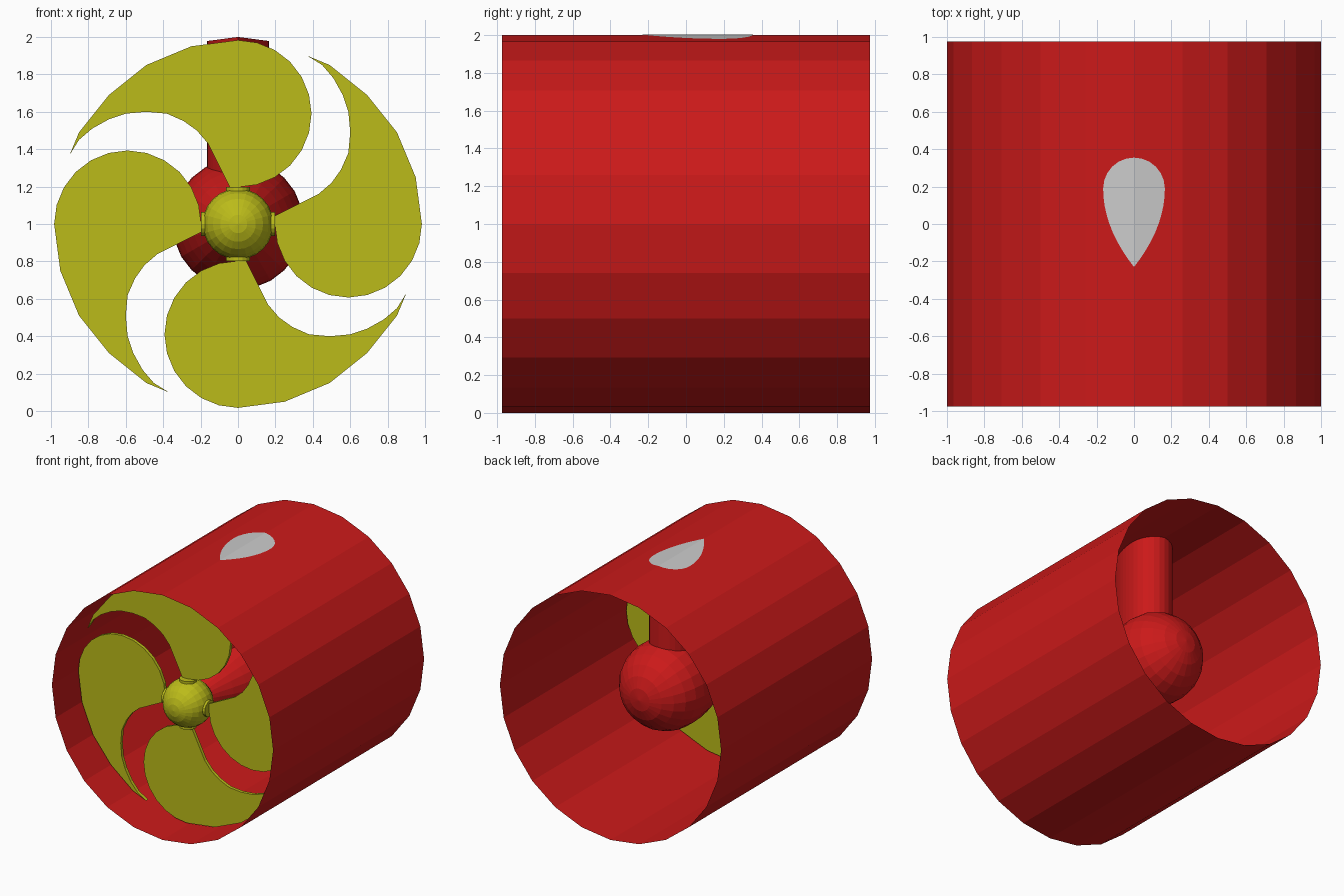
import bpy, bmesh, math
from mathutils import Matrix

if "Cube" in bpy.data.objects:
    bpy.data.objects.remove(bpy.data.objects["Cube"])


def material(name, color):
    m = bpy.data.materials.new(name)
    m.diffuse_color = color
    m.use_nodes = True
    m.node_tree.nodes["Principled BSDF"].inputs["Base Color"].default_value = m.diffuse_color
    return m


RED = material("red", (0.6, 0.01, 0.01, 1))
YELLOW = material("yellow", (0.5, 0.5, 0.01, 1))
FAN_Y = -0.645
CENTRE = Matrix.Translation((0, 0, 1))
TO_Y = Matrix.Rotation(math.pi / 2, 4, 'X')      # local z axis onto the y axis


def finish(name, bm, mat=None, closed=True):
    if closed:
        bmesh.ops.recalc_face_normals(bm, faces=bm.faces)
    me = bpy.data.meshes.new(name)
    bm.to_mesh(me)
    bm.free()
    if mat:
        me.materials.append(mat)
    ob = bpy.data.objects.new(name, me)
    bpy.context.collection.objects.link(ob)
    return ob


def teardrop(width, centre, length, n_round=6, n_tail=9):
    """Half outline (half width, y) from the round back to the pointed front."""
    pts = []
    for i in range(n_round):
        a = math.pi / 2 * i / n_round
        pts.append((width * math.sin(a), centre + width * math.cos(a)))
    for i in range(n_tail + 1):
        t = i / n_tail
        pts.append((width * (1 - t * t), centre - length * t))
    return pts


# Duct: thin open tube along y
bm = bmesh.new()
bmesh.ops.create_cone(bm, cap_ends=False, segments=24, radius1=1, radius2=1,
                      depth=1.95, matrix=CENTRE @ TO_Y)
for v in bm.verts:                                # put a corner exactly at the top
    v.co.y = round(v.co.y, 4)
finish("duct", bm, RED)

# Motor pod: teardrop turned around the y axis
bm = bmesh.new()
vs = [bm.verts.new((w, y, 1)) for w, y in teardrop(0.35, 0.26, 0.89)]
edges = [bm.edges.new(p) for p in zip(vs, vs[1:])]
bmesh.ops.spin(bm, geom=vs + edges, cent=(0, 0, 1), axis=(0, 1, 0),
               angle=2 * math.pi, steps=24, use_duplicate=False)
bmesh.ops.remove_doubles(bm, verts=bm.verts, dist=0.0005)
finish("motor_pod", bm, RED)

# Strut: teardrop column whose top follows the roof of the duct
half = teardrop(0.165, 0.19, 0.42)
outline = half + [(-w, y) for w, y in half[-2:0:-1]]


def roof(x, lift=0.0):
    return 2 - abs(x) * math.tan(math.radians(7.5)) + lift


bm = bmesh.new()
low = [bm.verts.new((x, y, 1.2)) for x, y in outline]
top = [bm.verts.new((x, y, roof(x))) for x, y in outline]
n = len(outline)
for i in range(n):
    j = (i + 1) % n
    bm.faces.new((low[i], low[j], top[j], top[i]))
bm.faces.new(low)
finish("strut", bm, RED)

# Grey strut end lying on the outside of the duct
bm = bmesh.new()
for s in (1, -1):
    f = bm.faces.new([bm.verts.new((s * x, y, roof(x, 0.002))) for x, y in half])
    f.normal_update()
    if f.normal.z < 0:
        f.normal_flip()
finish("strut_end", bm, closed=False)

# Fan hub
bm = bmesh.new()
bmesh.ops.create_uvsphere(bm, u_segments=24, v_segments=12, radius=0.19,
                          matrix=CENTRE @ Matrix.Translation((0, FAN_Y, 0)) @ TO_Y)
finish("fan_hub", bm, YELLOW)

# Crescent blade outline: concave edge, tip, outer edge, round edge (x, height from axis)
BLADE = [(-0.04, 0.19), (-0.07, 0.25), (-0.11, 0.33), (-0.16, 0.43), (-0.22, 0.5),
         (-0.29, 0.55), (-0.38, 0.59), (-0.49, 0.6), (-0.6, 0.59), (-0.69, 0.56),
         (-0.78, 0.51), (-0.85, 0.45), (-0.9, 0.37),
         (-0.85, 0.49), (-0.69, 0.69), (-0.49, 0.85), (-0.25, 0.95)]
BLADE += [(0.393 * math.sin(a), 0.59 + 0.393 * math.cos(a))
          for a in (math.pi * i / 12 for i in range(13))]

for k in range(4):
    turn = CENTRE @ Matrix.Translation((0, FAN_Y, 0)) @ Matrix.Rotation(k * math.pi / 2, 4, 'Y')
    # Blade
    bm = bmesh.new()
    face = bm.faces.new([bm.verts.new((x, -0.013, z)) for x, z in BLADE])
    ext = bmesh.ops.extrude_face_region(bm, geom=[face], use_keep_orig=True)
    moved = [g for g in ext["geom"] if isinstance(g, bmesh.types.BMVert)]
    bmesh.ops.translate(bm, verts=moved, vec=(0, 0.026, 0))
    bm.transform(turn)
    finish(f"blade_{k + 1}", bm, YELLOW)
    # Root collar
    bm = bmesh.new()
    bmesh.ops.create_cone(bm, cap_ends=True, segments=16, radius1=0.065, radius2=0.065,
                          depth=0.1, matrix=turn @ Matrix.Translation((0, 0, 0.147)))
    finish(f"blade_collar_{k + 1}", bm, YELLOW)
